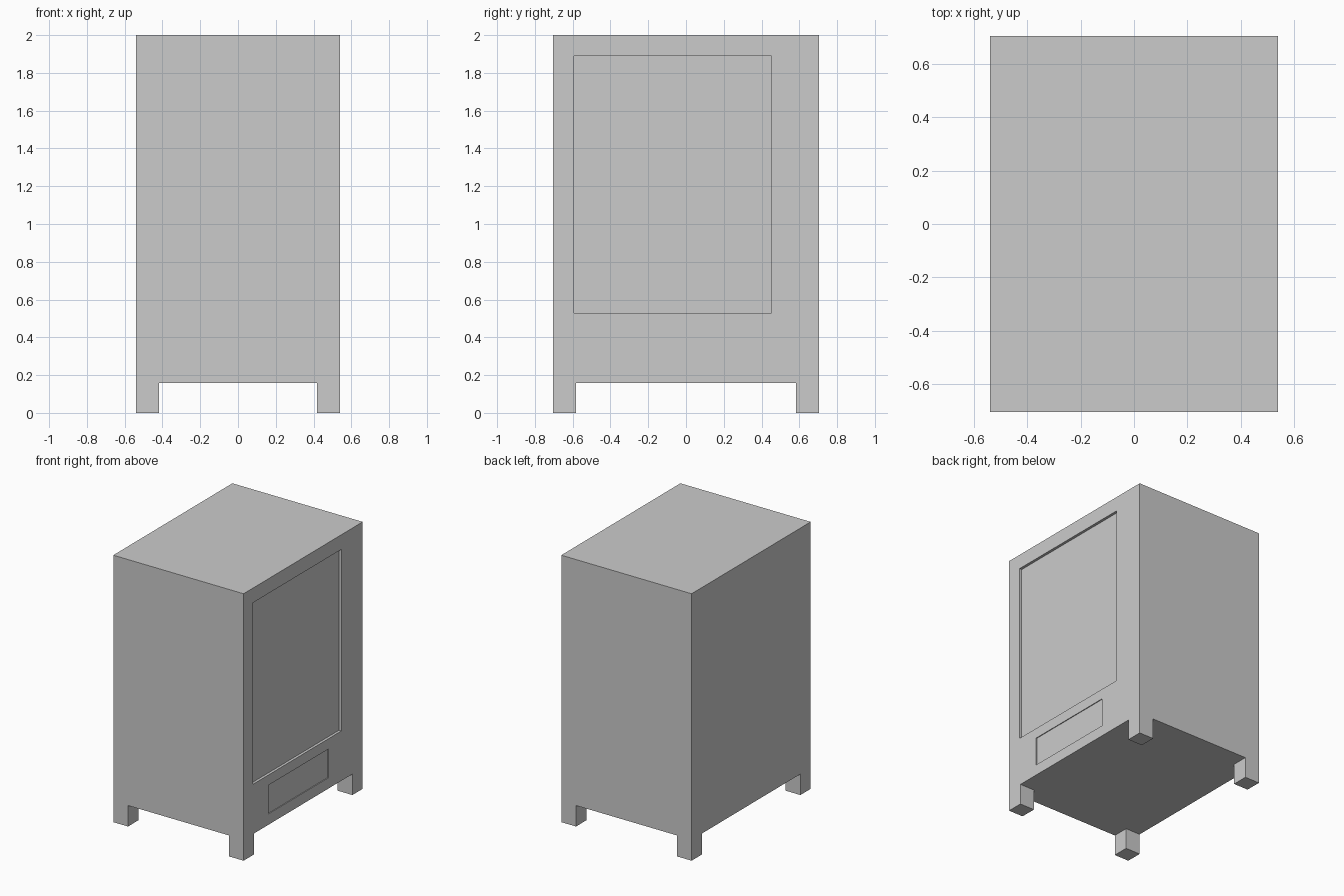
import bpy

if "Cube" in bpy.data.objects:
    bpy.data.objects.remove(bpy.data.objects["Cube"])

W, D, Z0, Z1 = 1.08, 1.41, 0.157, 2.0
LEG = 0.122


def box(name, lo, hi):
    """Axis-aligned box between two corners."""
    bpy.ops.mesh.primitive_cube_add(size=1)
    ob = bpy.context.object
    ob.name = name
    for v in ob.data.vertices:
        v.co = [(a + b) / 2 + c * (b - a) for a, b, c in zip(lo, hi, v.co)]
    return ob


def recess(body, name, y, z, depth):
    """Cut a rectangular pocket into the +x face."""
    cutter = box(name, (W / 2 - depth, y[0], z[0]), (W / 2 + 0.1, y[1], z[1]))
    cutter.hide_render = True
    cutter.hide_viewport = True
    cutter.display_type = 'WIRE'
    mod = body.modifiers.new(name, 'BOOLEAN')
    mod.operation = 'DIFFERENCE'
    mod.solver = 'EXACT'
    mod.object = cutter


# Cabinet with display window and dispensing slot on its right face
cabinet = box("cabinet", (-W / 2, -D / 2, Z0), (W / 2, D / 2, Z1))
recess(cabinet, "window_cutter", (-0.593, 0.453), (0.53, 1.89), 0.02)
recess(cabinet, "slot_cutter", (-0.413, 0.299), (0.238, 0.453), 0.006)

# Corner legs, flush with the cabinet sides
for sx, xn in ((-1, "left"), (1, "right")):
    for sy, yn in ((-1, "front"), (1, "back")):
        xs = sorted((sx * W / 2, sx * (W / 2 - LEG)))
        ys = sorted((sy * D / 2, sy * (D / 2 - LEG)))
        box(f"{yn}_{xn}_leg", (xs[0], ys[0], 0), (xs[1], ys[1], Z0))
